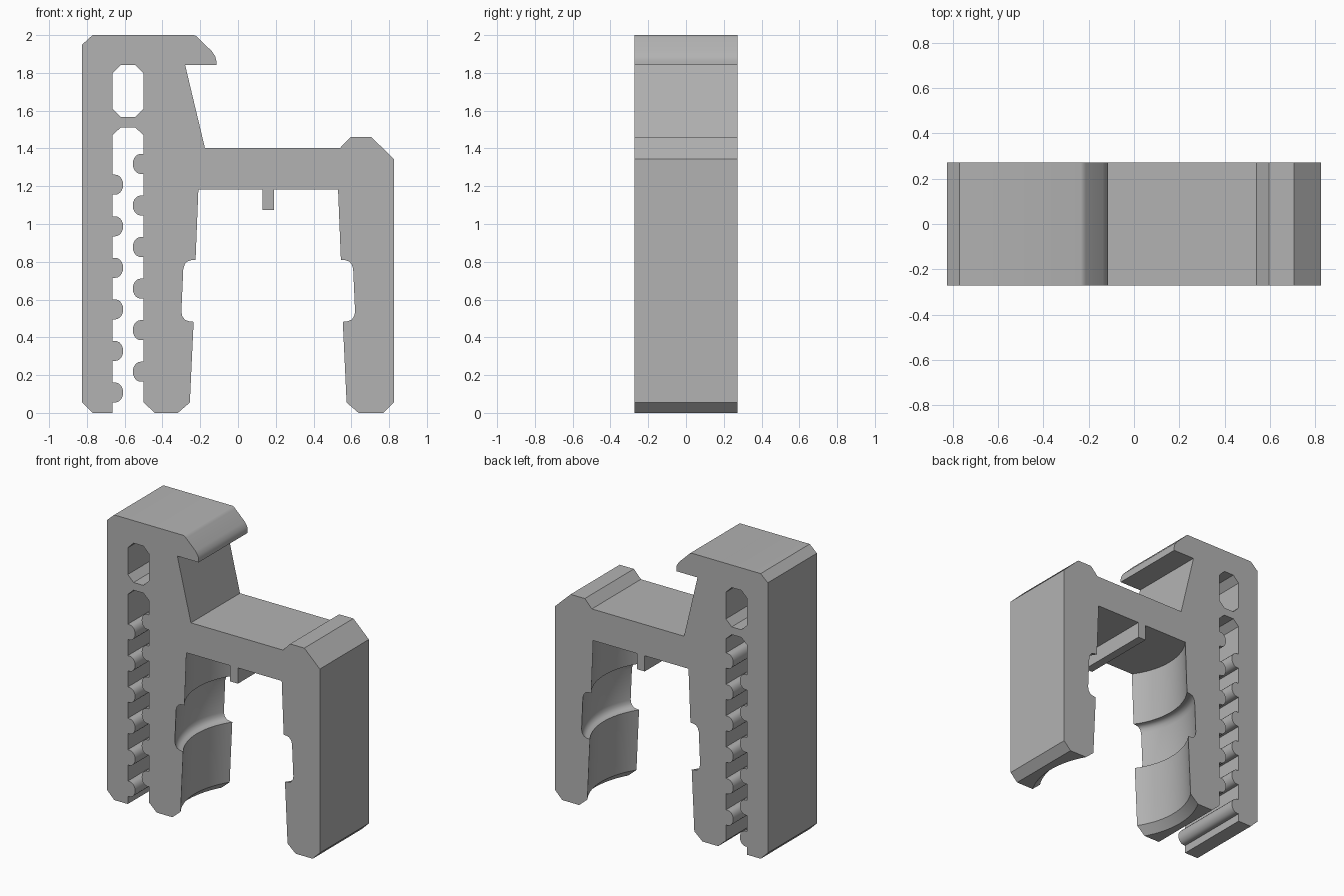
import bpy, bmesh, math
from mathutils import Vector

cube = bpy.data.objects.get("Cube")
if cube:
    bpy.data.objects.remove(cube, do_unlink=True)

DEPTH = 0.272        # half thickness of the clip
BORE_X = 0.16        # axis of the vertical bore
WALL_L, WALL_R = -0.665, -0.5

grey = bpy.data.materials.new("plain grey")
grey.use_nodes = True
COLOUR = (0.45, 0.45, 0.45, 1)
grey.diffuse_color = COLOUR
grey.node_tree.nodes["Principled BSDF"].inputs["Base Color"].default_value = COLOUR


def make_object(name, bm):
    bmesh.ops.recalc_face_normals(bm, faces=bm.faces)
    mesh = bpy.data.meshes.new(name)
    bm.to_mesh(mesh)
    bm.free()
    mesh.materials.append(grey)
    obj = bpy.data.objects.new(name, mesh)
    bpy.context.collection.objects.link(obj)
    return obj


def extrude_profile(name, points, half):
    """Solid prism from an x-z outline, centred on y."""
    bm = bmesh.new()
    face = bm.faces.new([bm.verts.new((x, -half, z)) for x, z in points])
    moved = bmesh.ops.extrude_face_region(bm, geom=[face])["geom"]
    bmesh.ops.translate(bm, vec=(0, 2 * half, 0),
                        verts=[v for v in moved if isinstance(v, bmesh.types.BMVert)])
    return make_object(name, bm)


def lathe(name, points, steps=96):
    """Solid of revolution about the bore axis from radius-height points."""
    bm = bmesh.new()
    verts = [bm.verts.new((BORE_X + r, 0, z)) for r, z in points]
    edges = [bm.edges.new(pair) for pair in zip(verts, verts[1:])]
    bmesh.ops.spin(bm, geom=verts + edges, cent=(BORE_X, 0, 0), axis=(0, 0, 1),
                   angle=math.tau, steps=steps)
    bmesh.ops.remove_doubles(bm, verts=bm.verts, dist=0.0005)
    return make_object(name, bm)


def cut(target, cutter):
    mod = target.modifiers.new("cut", "BOOLEAN")
    mod.operation, mod.solver, mod.object = "DIFFERENCE", "EXACT", cutter
    bpy.context.view_layer.objects.active = target
    bpy.ops.object.modifier_apply(modifier=mod.name)
    bpy.data.objects.remove(cutter, do_unlink=True)


def tooth(wall, z, side):
    """Rounded tooth on a slot wall, listed upwards."""
    arc = [math.radians(-90 + 18 * i) for i in range(11)]
    half, base = 0.053, wall + side * 0.015
    return ([(wall, z - half)]
            + [(base + side * 0.042 * math.cos(a), z + half * math.sin(a)) for a in arc]
            + [(wall, z + half)])


# Ratchet slot: six teeth on each wall, staggered
PITCH = 0.22
left_teeth = [p for i in range(6) for p in tooth(WALL_L, 0.108 + PITCH * i, 1)]
right_teeth = [p for i in range(6) for p in tooth(WALL_R, 0.218 + PITCH * i, -1)]
slot = (left_teeth + [(WALL_L, 1.47), (-0.62, 1.512), (-0.545, 1.512), (WALL_R, 1.47)]
        + right_teeth[::-1])

# Body outline with hooked arm, bridge and right leg
outline = ([(-0.825, 0.055), (-0.77, 0), (WALL_L, 0)] + slot
           + [(WALL_R, 0.055), (-0.44, 0), (0.77, 0), (0.825, 0.055),
              (0.825, 1.345), (0.765, 1.403), (0.705, 1.46), (0.595, 1.46),
              (0.54, 1.402), (-0.175, 1.402), (-0.28, 1.842), (-0.115, 1.842),
              (-0.115, 1.865), (-0.12, 1.887), (-0.138, 1.914), (-0.212, 1.986),
              (-0.222, 1.996), (-0.235, 2), (-0.77, 2), (-0.825, 1.95)])
body = extrude_profile("clip_body", outline, DEPTH)

# Window above the slot
window = [(WALL_L, 1.61), (-0.62, 1.566), (-0.545, 1.566), (WALL_R, 1.61),
          (WALL_R, 1.797), (-0.545, 1.842), (-0.62, 1.842), (WALL_L, 1.797)]
cut(body, extrude_profile("window_cutter", window, DEPTH * 2))

# Tapered bore with a ring groove; half widths are taken at the clip face
half_widths = [(0.37, 1.183), (0.385, 0.81), (0.41, 0.808), (0.428, 0.802),
               (0.442, 0.787), (0.45, 0.762), (0.46, 0.535), (0.455, 0.512),
               (0.442, 0.494), (0.425, 0.486), (0.395, 0.482), (0.415, 0.055),
               (0.478, 0), (0.478, -0.1)]
bore = [(math.hypot(h, DEPTH), z) for h, z in half_widths]
cut(body, lathe("bore_cutter", [(0, 1.183)] + bore + [(0, -0.1)]))

# Stop rib under the bridge
rib = extrude_profile("stop_rib", [(BORE_X - 0.03, 1.073), (BORE_X + 0.03, 1.073),
                                   (BORE_X + 0.03, 1.19), (BORE_X - 0.03, 1.19)], DEPTH)

bpy.ops.object.select_all(action="DESELECT")
body.select_set(True)
bpy.context.view_layer.objects.active = body
bpy.ops.object.shade_smooth_by_angle(angle=math.radians(32))
